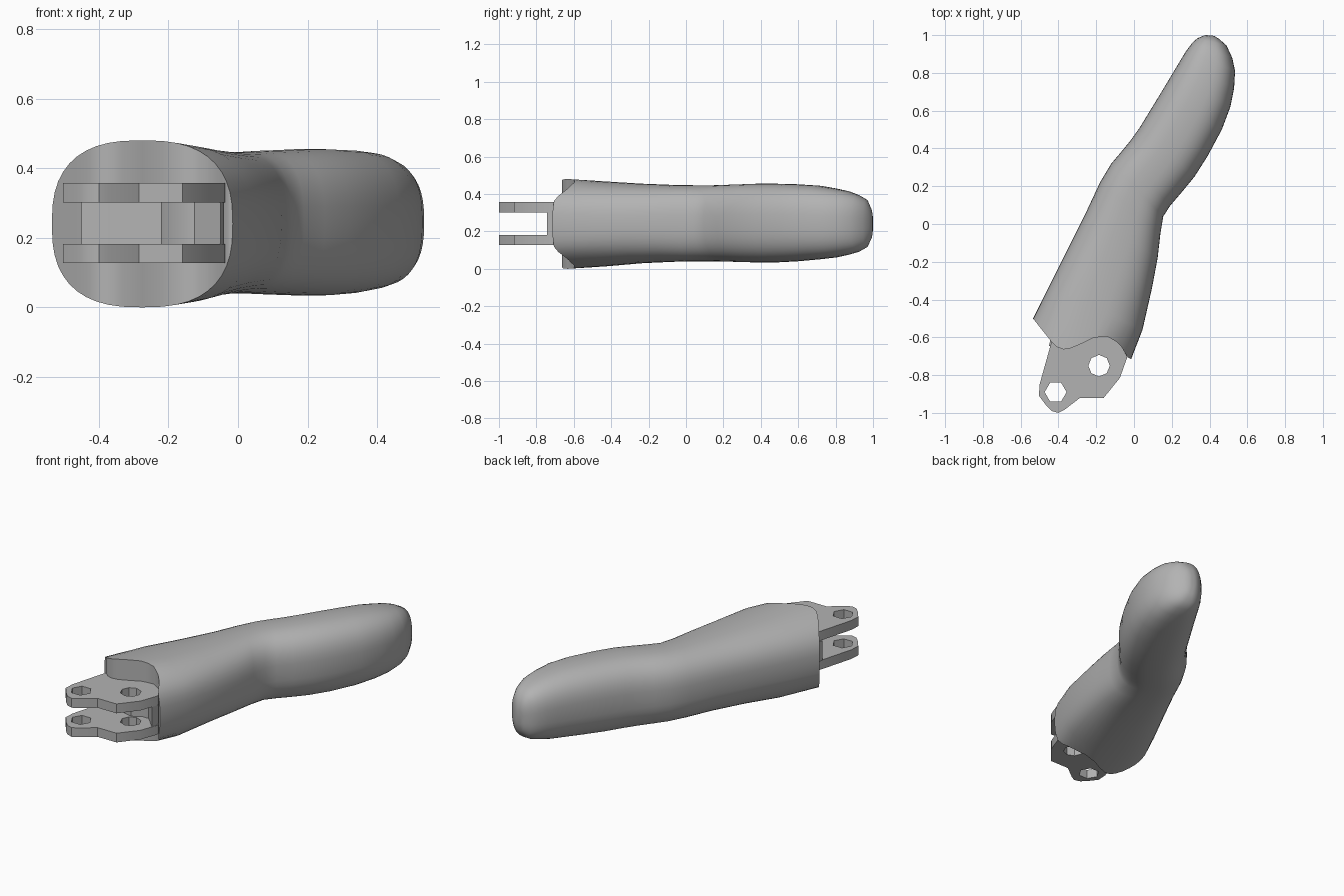
import bpy, bmesh, math

cube = bpy.data.objects.get("Cube")
if cube:
    bpy.data.objects.remove(cube)

grey = bpy.data.materials.new("plain grey")
grey.use_nodes = True
colour = (0.45, 0.45, 0.45, 1)
grey.diffuse_color = colour
grey.node_tree.nodes["Principled BSDF"].inputs["Base Color"].default_value = colour


def finish(name, bm, angle):
    """Turn a bmesh into a shaded object."""
    bmesh.ops.recalc_face_normals(bm, faces=bm.faces)
    mesh = bpy.data.meshes.new(name)
    bm.to_mesh(mesh)
    bm.free()
    mesh.materials.append(grey)
    ob = bpy.data.objects.new(name, mesh)
    bpy.context.collection.objects.link(ob)
    bpy.ops.object.select_all(action='DESELECT')
    ob.select_set(True)
    bpy.context.view_layer.objects.active = ob
    bpy.ops.object.shade_smooth_by_angle(angle=math.radians(angle))
    return ob


# Finger body: rounded sections, each spanning left edge, right edge, bottom, top
SECTIONS = [
    (-.535, -.50, -.015, -.715, 0, .48),
    (-.45, -.33, .045, -.56, .012, .468),
    (-.35, -.13, .095, -.34, .03, .455),
    (-.25, .07, .125, -.18, .038, .448),
    (-.18, .22, .14, -.05, .04, .446),
    (-.12, .32, .155, .04, .04, .447),
    (-.065, .385, .19, .095, .038, .45),
    (-.02, .44, .25, .165, .036, .452),
    (.03, .51, .32, .25, .034, .455),
    (.085, .60, .39, .36, .034, .455),
    (.14, .69, .465, .50, .04, .452),
    (.20, .79, .51, .62, .05, .445),
    (.245, .865, .53, .72, .06, .43),
    (.275, .915, .535, .81, .075, .415),
    (.305, .955, .52, .88, .09, .395),
    (.335, .983, .49, .945, .115, .37),
    (.37, .998, .45, .98, .16, .32),
    (.385, 1.0, .425, .996, .2, .28),
]
# Wavy plan line of the cut front end
CUT = [(-.535, -.50), (-.42, -.645), (-.38, -.665), (-.32, -.655), (-.21, -.60),
       (-.14, -.595), (-.075, -.635), (-.035, -.705), (-.015, -.715)]
SIDES = 44
POWER = 2.6


def cut_y(x):
    for (xa, ya), (xb, yb) in zip(CUT, CUT[1:]):
        if x <= xb:
            return ya + (yb - ya) * (x - xa) / (xb - xa)
    return CUT[-1][1]


def rounded(v):
    return math.copysign(abs(v) ** (2 / POWER), v) if abs(v) > 1e-6 else 0


bm = bmesh.new()
rings = []
for row, (lx, ly, rx, ry, low, high) in enumerate(SECTIONS):
    ring = []
    for k in range(SIDES):
        a = 2 * math.pi * k / SIDES
        t = (1 + rounded(math.cos(a))) / 2
        x, y = lx + (rx - lx) * t, ly + (ry - ly) * t
        if row == 0:
            y = cut_y(x)
        z = (low + high) / 2 + (high - low) / 2 * rounded(math.sin(a))
        ring.append(bm.verts.new((x, y, z)))
    rings.append(ring)
for a, b in zip(rings, rings[1:]):
    for k in range(SIDES):
        j = (k + 1) % SIDES
        bm.faces.new((a[k], a[j], b[j], b[k]))
# Close both ends with strips joining upper and lower points
for ring in (rings[0], rings[-1]):
    for k in range(SIDES // 2):
        quad = [ring[k], ring[k + 1], ring[SIDES - k - 1], ring[-k]]
        bm.faces.new(list(dict.fromkeys(quad)))
finish("finger_body", bm, 50)


def slab(name, loops, low, high):
    """Extrude a plan outline, with optional hole loops, between two heights."""
    bm = bmesh.new()
    edges = []
    for loop in loops:
        vs = [bm.verts.new((x, y, low)) for x, y in loop]
        edges += [bm.edges.new((v, vs[i - 1])) for i, v in enumerate(vs)]
    bmesh.ops.triangle_fill(bm, edges=edges, use_beauty=True)
    result = bmesh.ops.extrude_face_region(bm, geom=bm.faces[:])
    moved = [v for v in result["geom"] if isinstance(v, bmesh.types.BMVert)]
    bmesh.ops.translate(bm, verts=moved, vec=(0, 0, high - low))
    return finish(name, bm, 30)


def hole(cx, cy, radius, sides):
    return [(cx + radius * math.cos(2 * math.pi * i / sides),
             cy + radius * math.sin(2 * math.pi * i / sides)) for i in range(sides)]


# Two hinge lugs with pin holes
LUG = [(-.42, -.58), (-.44, -.635), (-.50, -.85), (-.503, -.91), (-.465, -.96),
       (-.435, -.99), (-.40, -1.0), (-.37, -.985), (-.285, -.92), (-.16, -.92),
       (-.075, -.815), (-.037, -.71), (-.05, -.64), (-.14, -.56)]
holes = [hole(-.415, -.89, .058, 6), hole(-.185, -.75, .057, 8)]
slab("lower_hinge_lug", [LUG] + holes, .127, .182)
slab("upper_hinge_lug", [LUG] + holes, .301, .357)

# Web filling the back of the gap between the lugs
WEB = [(-.44, -.60), (-.45, -.645), (-.22, -.695), (-.165, -.665), (-.125, -.665),
       (-.05, -.743), (-.04, -.71), (-.06, -.62), (-.14, -.57)]
slab("hinge_web", [WEB], .182, .301)
